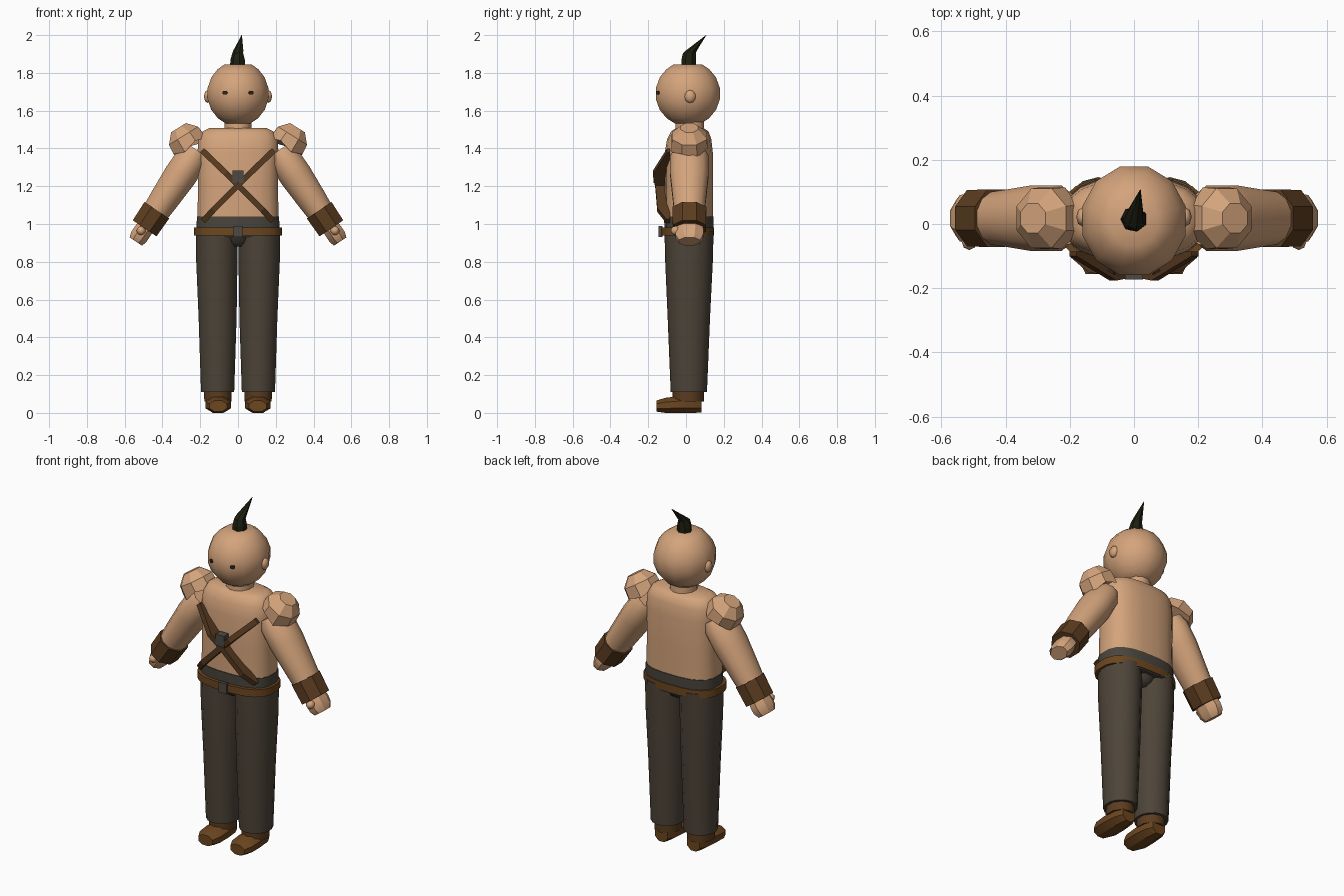
import bpy, bmesh, math
from mathutils import Vector

if "Cube" in bpy.data.objects:
    bpy.data.objects.remove(bpy.data.objects["Cube"])

X, Y, Z = Vector((1, 0, 0)), Vector((0, 1, 0)), Vector((0, 0, 1))


def material(name, r, g, b):
    m = bpy.data.materials.new(name)
    m.diffuse_color = (r, g, b, 1)
    m.use_nodes = True
    m.node_tree.nodes["Principled BSDF"].inputs["Base Color"].default_value = m.diffuse_color
    return m


SKIN = material("skin", 0.66, 0.37, 0.20)
CLOTH = material("trouser_cloth", 0.075, 0.058, 0.040)
WAIST = material("waist_cloth", 0.068, 0.060, 0.047)
CUFF = material("dark_leather", 0.105, 0.046, 0.014)
LEATHER = material("leather", 0.15, 0.061, 0.014)
STRAP = material("strap_leather", 0.095, 0.042, 0.014)
METAL = material("dull_metal", 0.075, 0.068, 0.06)
HAIR = material("hair", 0.012, 0.014, 0.005)
EYE = material("eye_dark", 0.04, 0.02, 0.015)


def finish(name, bm, mat, mirror=False, smooth=40):
    bmesh.ops.recalc_face_normals(bm, faces=bm.faces)
    me = bpy.data.meshes.new(name)
    bm.to_mesh(me)
    bm.free()
    me.materials.append(mat)
    ob = bpy.data.objects.new(name, me)
    bpy.context.collection.objects.link(ob)
    if mirror:
        ob.modifiers.new("mirror", 'MIRROR').use_clip = False
    if smooth:
        bpy.ops.object.select_all(action='DESELECT')
        ob.select_set(True)
        bpy.context.view_layer.objects.active = ob
        bpy.ops.object.shade_smooth_by_angle(angle=math.radians(smooth))
    return ob


def loft(name, rings, mat, n=12, u=X, v=Y, power=1.0, mirror=False, smooth=40):
    """Skin closed rings given as (cx, cy, cz, radius along u, radius along v)."""
    bm = bmesh.new()
    loops = []
    for cx, cy, cz, ru, rv in rings:
        loop = []
        for i in range(n):
            a = 2 * math.pi * (i + 0.5) / n
            c, s = math.cos(a), math.sin(a)
            c = math.copysign(abs(c) ** power, c)
            s = math.copysign(abs(s) ** power, s)
            loop.append(bm.verts.new(Vector((cx, cy, cz)) + u * ru * c + v * rv * s))
        loops.append(loop)
    for a, b in zip(loops, loops[1:]):
        for i in range(n):
            j = (i + 1) % n
            bm.faces.new((a[i], a[j], b[j], b[i]))
    bm.faces.new(loops[0])
    bm.faces.new(loops[-1])
    return finish(name, bm, mat, mirror, smooth)


def box(name, centre, size, mat):
    bm = bmesh.new()
    bmesh.ops.create_cube(bm, size=1)
    for vert in bm.verts:
        vert.co = Vector(c + s * k for c, s, k in zip(centre, size, vert.co))
    return finish(name, bm, mat, smooth=0)


def ball(name, centre, radii, mat, mirror=False):
    bm = bmesh.new()
    bmesh.ops.create_uvsphere(bm, u_segments=8, v_segments=6, radius=1)
    for vert in bm.verts:
        vert.co = Vector(c + r * k for c, r, k in zip(centre, radii, vert.co))
    return finish(name, bm, mat, mirror, 60)


# Head: sphere with a flattened crown
head = []
for lat in (-67, -50, -30, -10, 10, 30, 48, 63):
    c, s = math.cos(math.radians(lat)), math.sin(math.radians(lat))
    head.append((0, 0.01, 1.69 + 0.172 * s, 0.169 * c, 0.178 * c))
loft("head", head, SKIN, smooth=50)
ball("ear", (0.16, 0.022, 1.675), (0.02, 0.03, 0.034), SKIN, True)
loft("neck", [(0, 0.02, 1.48, 0.075, 0.08), (0, 0.02, 1.57, 0.072, 0.075)], SKIN)

# Eyes: thin plates lying on the face
turn = math.radians(30)
loft("eye", [(0.068, -0.147, 1.695, 0.015, 0.011), (0.071, -0.153, 1.695, 0.015, 0.011)],
     EYE, 8, u=Vector((math.cos(turn), math.sin(turn), 0)), v=Z, mirror=True, smooth=0)

# Topknot: tied base and swept spike
loft("topknot", [(0, 0.015, 1.835, 0.042, 0.04), (0, 0.015, 1.87, 0.04, 0.04),
                 (0, 0.018, 1.905, 0.03, 0.035), (0.003, 0.028, 1.918, 0.028, 0.03),
                 (0.02, 0.107, 2.0, 0.001, 0.001)], HAIR, 7, smooth=0)

# Torso and waist
loft("torso", [(0, 0.015, 1.0, 0.218, 0.128), (0, 0.015, 1.2, 0.213, 0.128),
               (0, 0.015, 1.38, 0.216, 0.128), (0, 0.017, 1.45, 0.212, 0.118),
               (0, 0.02, 1.49, 0.19, 0.10), (0, 0.02, 1.507, 0.155, 0.075)],
     SKIN, 20, power=0.75)
loft("waistband", [(0, 0.015, 0.93, 0.222, 0.13), (0, 0.015, 1.04, 0.22, 0.132)],
     WAIST, 20, power=0.75)
loft("crotch", [(0, 0.015, 0.88, 0.045, 0.07), (0, 0.015, 0.9, 0.075, 0.1),
                (0, 0.015, 0.95, 0.11, 0.122)], WAIST)
loft("belt", [(0, 0.008, 0.938, 0.236, 0.142), (0, 0.008, 0.982, 0.236, 0.142)],
     LEATHER, 20, power=0.75)
box("belt_buckle", (0, -0.135, 0.96), (0.05, 0.02, 0.06), METAL)


# Crossed chest straps: deep ribbons standing off the chest
def strap(name, side):
    path = [(-0.19, -0.10, 1.39), (-0.065, -0.176, 1.27), (0.0, -0.163, 1.205),
            (0.13, -0.152, 1.075), (0.185, -0.105, 1.015)]
    half = Vector((0.011, 0, 0.011))
    bm = bmesh.new()
    rows = []
    for p in path:
        front = Vector(p)
        back = Vector((p[0], -0.085, p[2]))
        row = [front - half, front + half, back + half, back - half]
        rows.append([bm.verts.new((q.x * side, q.y, q.z)) for q in row])
    for a, b in zip(rows, rows[1:]):
        for i in range(4):
            j = (i + 1) % 4
            bm.faces.new((a[i], a[j], b[j], b[i]))
    bm.faces.new(rows[0])
    bm.faces.new(rows[-1])
    finish(name, bm, STRAP, smooth=0)


strap("chest_strap_a", 1)
strap("chest_strap_b", -1)
box("chest_buckle", (0, -0.15, 1.25), (0.056, 0.045, 0.066), METAL)

# Arms: everything follows one slanted axis
down = Vector((0.56, 0, -0.83)).normalized()
across = Vector((0.83, 0, 0.56)).normalized()
wrist = Vector((0.462, 0.018, 1.025))


def arm_rings(*rows):
    return [(*(wrist + down * t), ru, rv) for t, ru, rv in rows]


loft("arm", arm_rings((-0.44, 0.07, 0.085), (-0.39, 0.088, 0.105), (-0.28, 0.09, 0.105),
                      (-0.12, 0.08, 0.09), (0, 0.07, 0.08)),
     SKIN, 12, across, Y, mirror=True, smooth=60)
loft("wrist_cuff", arm_rings((-0.058, 0.085, 0.097), (0.058, 0.082, 0.095)),
     CUFF, 8, across, Y, mirror=True, smooth=30)
loft("hand", arm_rings((0.03, 0.05, 0.07), (0.08, 0.052, 0.082),
                       (0.115, 0.052, 0.078), (0.142, 0.042, 0.06)),
     SKIN, 8, across, Y, mirror=True, smooth=30)
ball("thumb", (0.513, -0.055, 0.965), (0.024, 0.026, 0.024), SKIN, True)

# Shoulder caps: faceted domes with a scalloped rim
tilt = Vector((0.53, 0, 0.85)).normalized()
flat = Vector((0.85, 0, -0.53)).normalized()
base = Vector((0.262, 0.018, 1.425))
cap = loft("shoulder_cap", [(*(base + tilt * h), ru, rv) for h, ru, rv in
                            ((-0.005, 0.104, 0.104), (0.05, 0.098, 0.1), (0.1, 0.05, 0.05))],
           SKIN, 8, flat, Y, mirror=True, smooth=30)
for i in range(0, 8, 2):
    cap.data.vertices[i].co -= tilt * 0.022

# Legs, boot shafts and shoes
loft("trouser_leg", [(0.108, 0.015, 0.11, 0.09, 0.096), (0.108, 0.015, 0.5, 0.103, 0.112),
                     (0.112, 0.016, 0.8, 0.112, 0.126), (0.112, 0.016, 0.96, 0.112, 0.13)],
     CLOTH, 14, mirror=True)
loft("boot_shaft", [(0.107, 0.012, 0.06, 0.075, 0.082), (0.107, 0.012, 0.13, 0.077, 0.084)],
     CUFF, 10, mirror=True)
loft("shoe", [(0.105, -0.155, 0.036, 0.05, 0.032), (0.105, -0.11, 0.04, 0.072, 0.043),
              (0.105, -0.04, 0.044, 0.074, 0.0476), (0.105, 0.04, 0.044, 0.066, 0.0476),
              (0.105, 0.082, 0.044, 0.045, 0.0455)],
     LEATHER, 8, X, Z, mirror=True, smooth=30)
